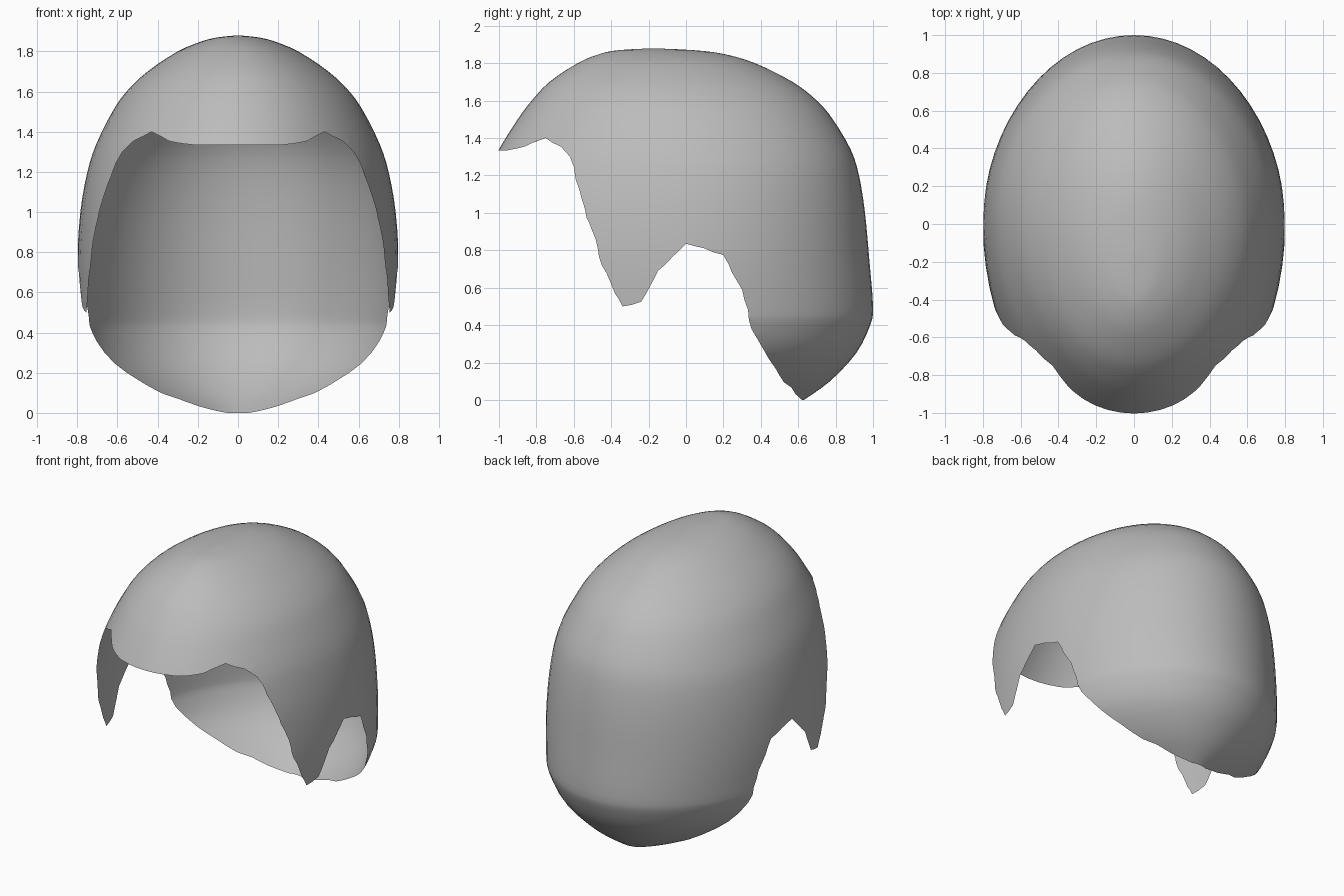
import bpy, bmesh, math, random
from mathutils import Vector

if "Cube" in bpy.data.objects:
    bpy.data.objects.remove(bpy.data.objects["Cube"])

random.seed(4)
COLUMNS, STEPS = 64, 3

# Horizontal rings of the shell: height, front y, back y, half width, widest y
RINGS = [
    (1.88, -.18, -.18, 0, -.18), (1.87, -.36, .04, .10, -.16),
    (1.85, -.46, .20, .18, -.13), (1.80, -.58, .37, .30, -.10),
    (1.70, -.73, .57, .45, -.08), (1.60, -.825, .70, .555, -.06),
    (1.50, -.90, .785, .625, -.04), (1.34, -1.0, .88, .705, -.02),
    (1.20, -1.07, .925, .75, 0), (1.00, -1.13, .957, .785, 0),
    (.75, -1.15, .98, .80, 0), (.50, -1.15, 1.0, .79, 0),
    (.40, -1.15, .985, .775, 0), (.25, -1.10, .91, .70, 0),
    (.10, -1.0, .77, .52, 0), (0, -.9, .63, .30, 0)]

# Hairline in side view (y, z): brim, temple, sideburn, ear notch, nape
HAIRLINE = [
    (-1.0, 1.335), (-.90, 1.345), (-.82, 1.375), (-.75, 1.40), (-.67, 1.355),
    (-.62, 1.30), (-.59, 1.18), (-.54, 1.02), (-.50, .90), (-.45, .72),
    (-.38, .57), (-.34, .50), (-.24, .525), (-.15, .69), (0, .835),
    (.10, .81), (.20, .775), (.30, .59), (.35, .38), (.42, .26),
    (.50, .13), (.62, 0)]


def catmull(a, b, c, d, t):
    return [.5 * (2*q + (r-p)*t + (2*p - 5*q + 4*r - s)*t*t + (3*q - p - 3*r + s)*t**3)
            for p, q, r, s in zip(a, b, c, d)]


def smooth_rings(rows):
    out = []
    for i in range(len(rows) - 1):
        quad = rows[max(i-1, 0)], rows[i], rows[i+1], rows[min(i+2, len(rows)-1)]
        out += [catmull(*quad, k / STEPS) for k in range(STEPS)]
    return out + [rows[-1]]


def ragged(points):
    """Split each hairline segment and nudge the new points a little."""
    out = []
    for (y0, z0), (y1, z1) in zip(points, points[1:]):
        out.append((y0, z0))
        n = max(1, round(math.hypot(y1 - y0, z1 - z0) / .05))
        for k in range(1, n):
            out.append((y0 + (y1-y0)*k/n + random.uniform(-.007, .007),
                        z0 + (z1-z0)*k/n + random.uniform(-.007, .007)))
    return out + [points[-1]]


def inside(y, z, poly):
    hit = False
    for (y0, z0), (y1, z1) in zip(poly, poly[1:] + poly[:1]):
        if (z0 > z) != (z1 > z) and y < y0 + (z - z0) * (y1 - y0) / (z1 - z0):
            hit = not hit
    return hit


# Full egg-shaped shell
bm = bmesh.new()
rings = smooth_rings(RINGS)
pole = bm.verts.new((0, rings[0][1], rings[0][0]))
loops = []
for z, front, back, width, mid in rings[1:]:
    loop = []
    for k in range(COLUMNS):
        a = 2 * math.pi * k / COLUMNS
        s = math.sin(a)
        reach = back - mid if s > 0 else mid - front
        loop.append(bm.verts.new((width * math.cos(a), mid + reach * s, z)))
    loops.append(loop)
for k in range(COLUMNS):
    j = (k + 1) % COLUMNS
    bm.faces.new((pole, loops[0][k], loops[0][j]))
    for upper, lower in zip(loops, loops[1:]):
        bm.faces.new((upper[k], lower[k], lower[j], upper[j]))

# Slice the shell along the hairline, then remove the face and neck opening
line = ragged(HAIRLINE)
line[0] = (-1.3, 1.335)
for (y0, z0), (y1, z1) in zip(line, line[1:]):
    near = []
    for f in bm.faces:
        ys = [v.co.y for v in f.verts]
        zs = [v.co.z for v in f.verts]
        if (max(ys) >= min(y0, y1) and min(ys) <= max(y0, y1)
                and max(zs) >= min(z0, z1) and min(zs) <= max(z0, z1)):
            near.append(f)
    geom = set(near)
    for f in near:
        geom.update(f.edges)
        geom.update(f.verts)
    bmesh.ops.bisect_plane(bm, geom=list(geom), dist=1e-5, plane_co=(0, y0, z0),
                           plane_no=Vector((0, z1 - z0, y0 - y1)).normalized())
opening = line + [(.62, -.2), (-1.3, -.2)]
gone = []
for f in bm.faces:
    c = f.calc_center_median()
    if inside(c.y, c.z, opening):
        gone.append(f)
bmesh.ops.delete(bm, geom=gone, context='FACES')
bmesh.ops.remove_doubles(bm, verts=bm.verts[:], dist=.0005)
bmesh.ops.recalc_face_normals(bm, faces=bm.faces[:])
if sum(f.normal.dot(f.calc_center_median() - Vector((0, 0, .8))) for f in bm.faces) < 0:
    bmesh.ops.reverse_faces(bm, faces=bm.faces[:])

mesh = bpy.data.meshes.new("hair_cap")
bm.to_mesh(mesh)
bm.free()
hair = bpy.data.objects.new("hair_cap", mesh)
bpy.context.collection.objects.link(hair)

grey = bpy.data.materials.new("neutral grey")
grey.diffuse_color = (.5, .5, .5, 1)
grey.use_nodes = True
grey.node_tree.nodes["Principled BSDF"].inputs["Base Color"].default_value = grey.diffuse_color
mesh.materials.append(grey)

bpy.context.view_layer.objects.active = hair
hair.select_set(True)
bpy.ops.object.shade_smooth_by_angle(angle=math.radians(60))
